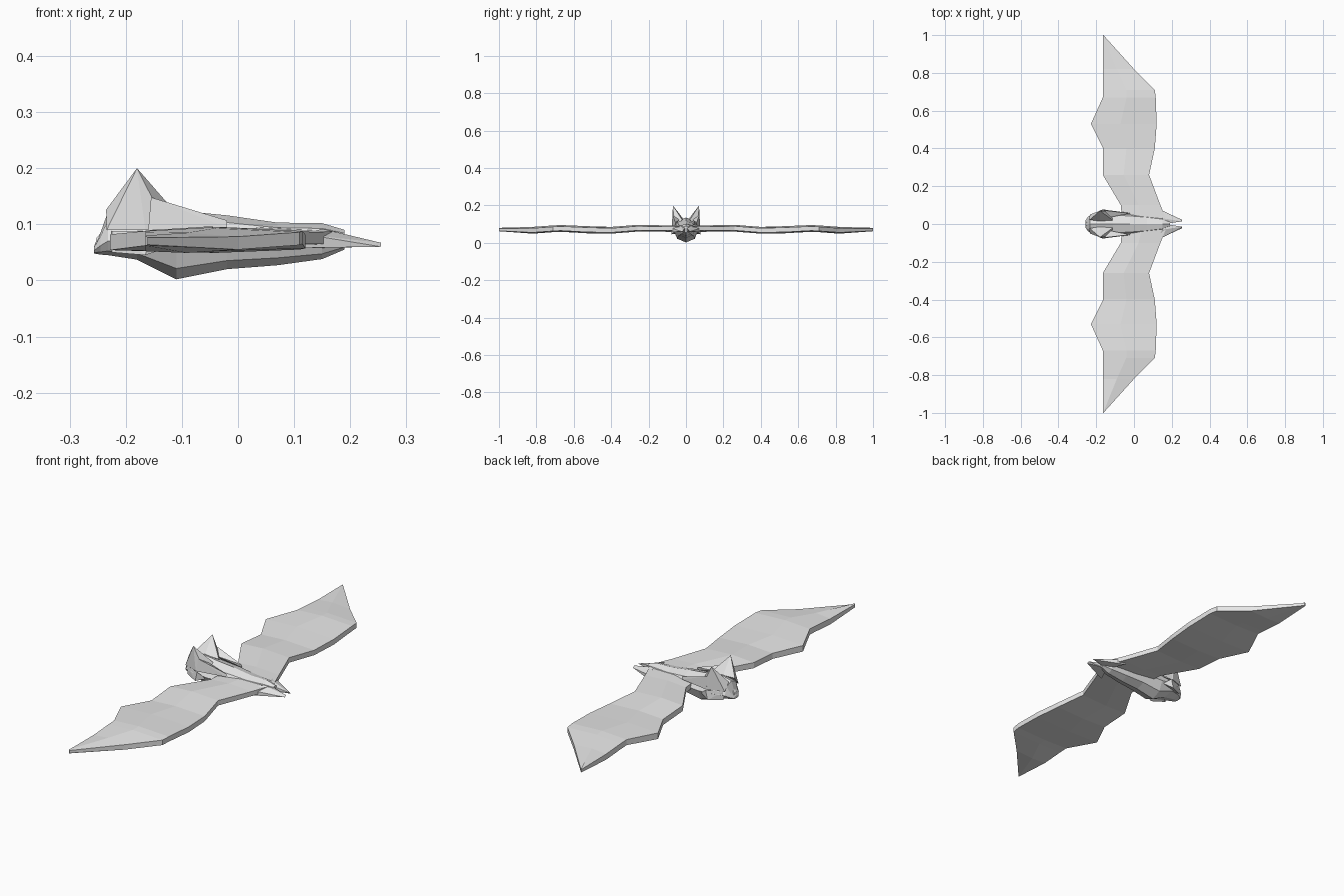
import bpy, bmesh, math

cube = bpy.data.objects.get("Cube")
if cube:
    bpy.data.objects.remove(cube, do_unlink=True)

grey = bpy.data.materials.new("light_grey")
grey.use_nodes = True
COLOUR = (0.8, 0.8, 0.8, 1)
grey.diffuse_color = COLOUR
grey.node_tree.nodes["Principled BSDF"].inputs["Base Color"].default_value = COLOUR


def finish(name, bm):
    bmesh.ops.recalc_face_normals(bm, faces=bm.faces)
    mesh = bpy.data.meshes.new(name)
    bm.to_mesh(mesh)
    bm.free()
    mesh.materials.append(grey)
    ob = bpy.data.objects.new(name, mesh)
    bpy.context.collection.objects.link(ob)
    return ob


def loft(name, rings):
    """Skin a row of equal-sized rings and cap both ends."""
    bm = bmesh.new()
    rows = [[bm.verts.new(p) for p in ring] for ring in rings]
    n = len(rows[0])
    for a, b in zip(rows, rows[1:]):
        for i in range(n):
            j = (i + 1) % n
            bm.faces.new((a[i], a[j], b[j], b[i]))
    bm.faces.new(rows[0])
    bm.faces.new(rows[-1])
    return finish(name, bm)


def hull(name, points, side):
    """Faceted solid around a few points, placed on one side."""
    bm = bmesh.new()
    for x, y, z in points:
        bm.verts.new((x, y * side, z))
    bmesh.ops.convex_hull(bm, input=bm.verts)
    return finish(name, bm)


# Body and head: x, half width, bottom, widest height, top
BODY = [
    (-0.257, 0.018, 0.048, 0.053, 0.060),
    (-0.245, 0.036, 0.046, 0.062, 0.085),
    (-0.232, 0.048, 0.045, 0.070, 0.122),
    (-0.180, 0.070, 0.037, 0.075, 0.135),
    (-0.110, 0.066, 0.002, 0.068, 0.125),
    (-0.020, 0.060, 0.020, 0.072, 0.116),
    (0.070, 0.050, 0.027, 0.072, 0.103),
    (0.150, 0.036, 0.038, 0.070, 0.102),
    (0.190, 0.014, 0.055, 0.070, 0.090),
]
rings = []
for x, w, lo, mid, hi in BODY:
    ring = []
    for k in range(8):
        a = k * math.pi / 4
        s = math.sin(a)
        ring.append((x, w * math.cos(a), mid + s * (hi - mid if s > 0 else mid - lo)))
    rings.append(ring)
loft("body", rings)

# Wings: distance out, leading edge x, trailing edge x, top height, thickness
WING = [
    (0.00, -0.06, 0.18, 0.092, 0.030),
    (0.10, -0.07, 0.14, 0.090, 0.028),
    (0.26, -0.165, 0.08, 0.093, 0.030),
    (0.40, -0.163, 0.11, 0.082, 0.030),
    (0.53, -0.228, 0.12, 0.086, 0.032),
    (0.67, -0.165, 0.115, 0.092, 0.030),
    (0.71, -0.165, 0.11, 0.090, 0.030),
    (0.82, -0.165, 0.00, 0.082, 0.030),
    (1.00, -0.165, -0.162, 0.080, 0.018),
]


def wing_ring(y, le, te, top, t):
    mid = le + (te - le) * 0.45
    lift = 0.003 if abs(y) < 0.9 else 0
    return [(le, y, top - 0.004), (mid, y, top + lift), (te, y, top - 0.004),
            (te, y, top - t * 0.9), (mid, y, top - t - lift), (le, y, top - t)]


for side, label in ((1, "back"), (-1, "front")):
    loft(label + "_wing", [wing_ring(y * side, *rest) for y, *rest in WING])

    # Tall pointed ear flaring outwards
    hull(label + "_ear", [(-0.180, 0.070, 0.200), (-0.235, 0.022, 0.126),
                          (-0.234, 0.050, 0.090), (-0.165, 0.074, 0.090),
                          (-0.125, 0.064, 0.092), (-0.112, 0.020, 0.122),
                          (-0.180, 0.015, 0.128)], side)

    # Pointed ruff trailing behind the ear
    hull(label + "_ruff", [(-0.155, 0.072, 0.148), (-0.160, 0.076, 0.090),
                           (-0.130, 0.035, 0.125), (-0.020, 0.056, 0.107),
                           (-0.020, 0.058, 0.094)], side)

    # Cheek tuft below the ear
    hull(label + "_cheek", [(-0.225, 0.050, 0.088), (-0.225, 0.048, 0.050),
                            (-0.165, 0.078, 0.045), (-0.155, 0.078, 0.088),
                            (-0.120, 0.060, 0.060), (-0.180, 0.030, 0.060)], side)

    # Trailing foot
    hull(label + "_foot", [(0.120, 0.085, 0.082), (0.120, 0.085, 0.058),
                           (0.150, 0.030, 0.092), (0.145, 0.030, 0.058),
                           (0.185, 0.004, 0.080), (0.185, 0.004, 0.060),
                           (0.255, 0.014, 0.067), (0.255, 0.022, 0.060)], side)

# Small nose
hull("nose", [(-0.257, -0.014, 0.050), (-0.257, 0.014, 0.050),
              (-0.252, -0.010, 0.076), (-0.252, 0.010, 0.076),
              (-0.238, 0.000, 0.092), (-0.230, -0.020, 0.060),
              (-0.230, 0.020, 0.060)], 1)
